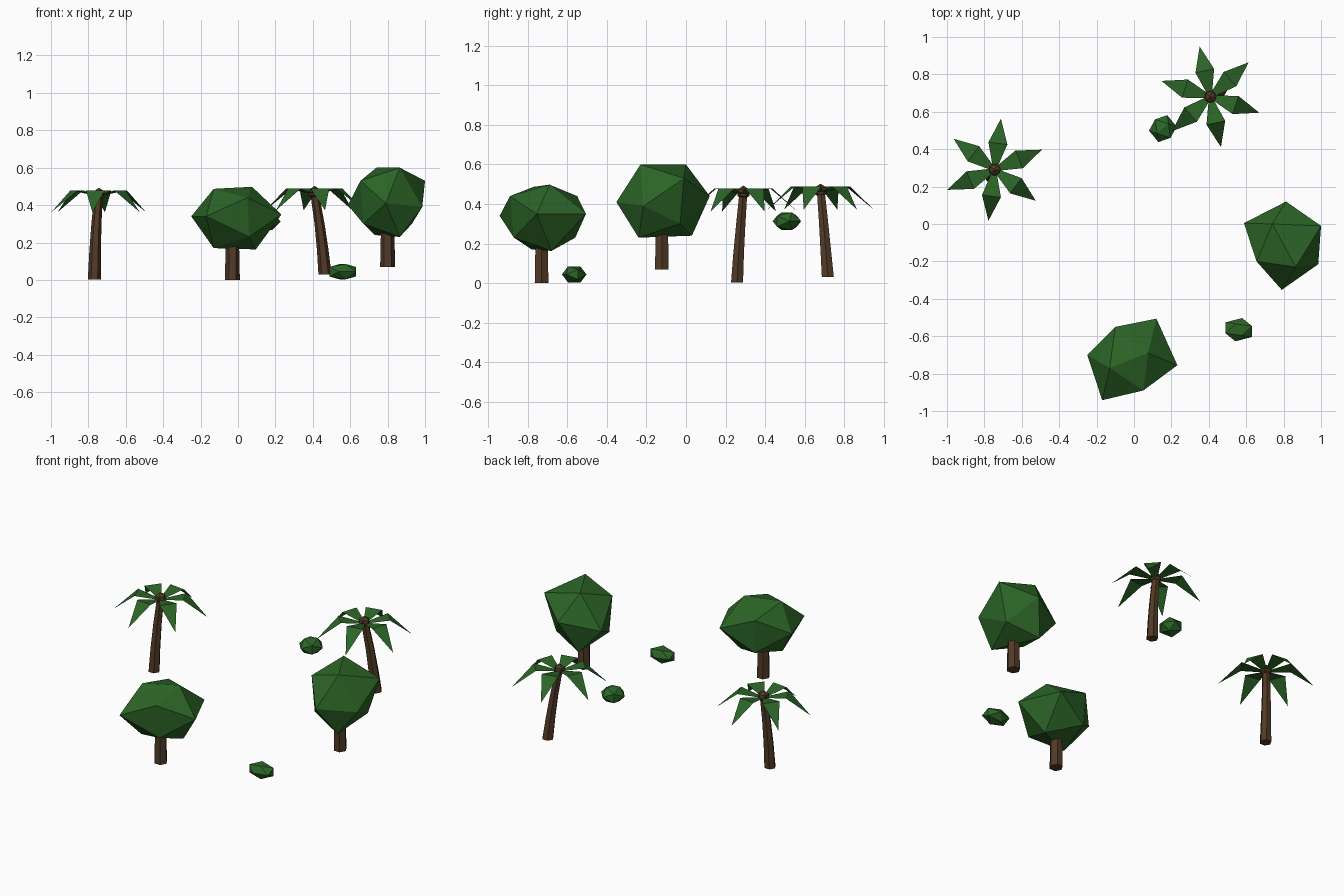
import bpy, bmesh, math
from mathutils import Vector, Matrix

if "Cube" in bpy.data.objects:
    bpy.data.objects.remove(bpy.data.objects["Cube"])


def material(name, col):
    m = bpy.data.materials.new(name)
    m.diffuse_color = (*col, 1)
    m.use_nodes = True
    m.node_tree.nodes["Principled BSDF"].inputs["Base Color"].default_value = m.diffuse_color
    return m


LEAF = material("leaf_green", (0.025, 0.13, 0.02))
BARK = material("bark_brown", (0.085, 0.043, 0.02))


def finish(name, bm, mat):
    me = bpy.data.meshes.new(name)
    bm.to_mesh(me)
    bm.free()
    me.materials.append(mat)
    ob = bpy.data.objects.new(name, me)
    bpy.context.collection.objects.link(ob)
    return ob


def hull(name, pts):
    bm = bmesh.new()
    for p in pts:
        bm.verts.new(p)
    bmesh.ops.convex_hull(bm, input=bm.verts)
    bmesh.ops.recalc_face_normals(bm, faces=bm.faces)
    return finish(name, bm, LEAF)


def trunk(name, path, radii, sides=6, turn=0.0):
    """Tapered faceted tube through a few centre points."""
    bm = bmesh.new()
    rings = []
    for p, r in zip(path, radii):
        rings.append([bm.verts.new(Vector(p) + Vector((
            r * math.cos(turn + math.tau * i / sides),
            r * math.sin(turn + math.tau * i / sides), 0))) for i in range(sides)])
    for a, b in zip(rings, rings[1:]):
        for i in range(sides):
            j = (i + 1) % sides
            bm.faces.new((a[i], a[j], b[j], b[i]))
    bm.faces.new(rings[0][::-1])
    bm.faces.new(rings[-1])
    return finish(name, bm, BARK)


def palm(name, path, top, first_angle):
    trunk(name + "_trunk", path, (0.035, 0.031, 0.027, 0.023))
    # crown knob
    bm = bmesh.new()
    bmesh.ops.create_icosphere(bm, subdivisions=1, radius=0.036,
                               matrix=Matrix.Translation(top))
    finish(name + "_knob", bm, BARK)
    # six kinked fronds
    bm = bmesh.new()
    for k in range(6):
        rot = Matrix.Rotation(math.radians(first_angle + 60 * k), 3, 'Z')
        v = [bm.verts.new(Vector(top) + rot @ Vector(p)) for p in (
            (0.02, -0.014, -0.005), (0.02, 0.014, -0.005),
            (0.142, 0.051, 0.022), (0.142, -0.051, 0.022), (0.275, 0, -0.095))]
        bm.faces.new((v[0], v[3], v[2], v[1]))
        bm.faces.new((v[3], v[4], v[2]))
    finish(name + "_fronds", bm, LEAF)


def bush(name, lo, hi, angle):
    """Turned icosahedron fitted to a bounding box."""
    g = (1 + 5 ** 0.5) / 2
    pts = []
    for a in (-1, 1):
        for b in (-g, g):
            pts += [Vector((0, a, b)), Vector((a, b, 0)), Vector((b, 0, a))]
    rot = Matrix.Rotation(math.radians(angle), 3, 'Z')
    pts = [rot @ p for p in pts]
    ext = [max(p[i] for p in pts) for i in range(3)]
    return hull(name, [[(lo[i] + hi[i]) / 2 + p[i] / ext[i] * (hi[i] - lo[i]) / 2
                        for i in range(3)] for p in pts])


# palms
palm("left_palm", [(-0.768, 0.258, 0.003), (-0.764, 0.266, 0.15),
                   (-0.757, 0.277, 0.30), (-0.745, 0.29, 0.46)],
     (-0.745, 0.29, 0.457), 23)
palm("back_palm", [(0.465, 0.717, 0.03), (0.453, 0.707, 0.16),
                   (0.436, 0.696, 0.30), (0.41, 0.682, 0.46)],
     (0.408, 0.68, 0.467), 42)

# front round tree: ridge, shoulders, waist, base edge
trunk("front_tree_trunk", [(-0.03, -0.73, 0), (-0.03, -0.73, 0.19)], (0.04, 0.036))
hull("front_tree_canopy", [
    (-0.13, -0.77, 0.487), (0.075, -0.69, 0.498),
    (-0.10, -0.55, 0.44), (-0.09, -0.56, 0.23),
    (0.05, -0.89, 0.44), (0.06, -0.87, 0.23),
    (-0.25, -0.70, 0.34), (0.12, -0.506, 0.35),
    (0.232, -0.755, 0.35), (-0.17, -0.942, 0.34),
    (-0.13, -0.78, 0.17), (0.095, -0.68, 0.163)])

# right round tree
trunk("right_tree_trunk", [(0.80, -0.122, 0.07), (0.80, -0.122, 0.26)], (0.04, 0.036))
hull("right_tree_canopy", [
    (0.74, 0.0, 0.60), (0.865, -0.23, 0.60),
    (1.0, -0.01, 0.53), (0.93, -0.03, 0.30),
    (0.655, -0.20, 0.53), (0.67, -0.19, 0.30),
    (0.588, 0.005, 0.40), (0.813, 0.12, 0.44),
    (0.985, -0.215, 0.39), (0.79, -0.352, 0.41),
    (0.73, 0.03, 0.24), (0.865, -0.24, 0.23)])

# low bushes
bush("front_bush", (0.488, -0.627, 0.003), (0.632, -0.503, 0.085), 20)
bush("back_bush", (0.08, 0.438, 0.268), (0.228, 0.582, 0.358), -50)
